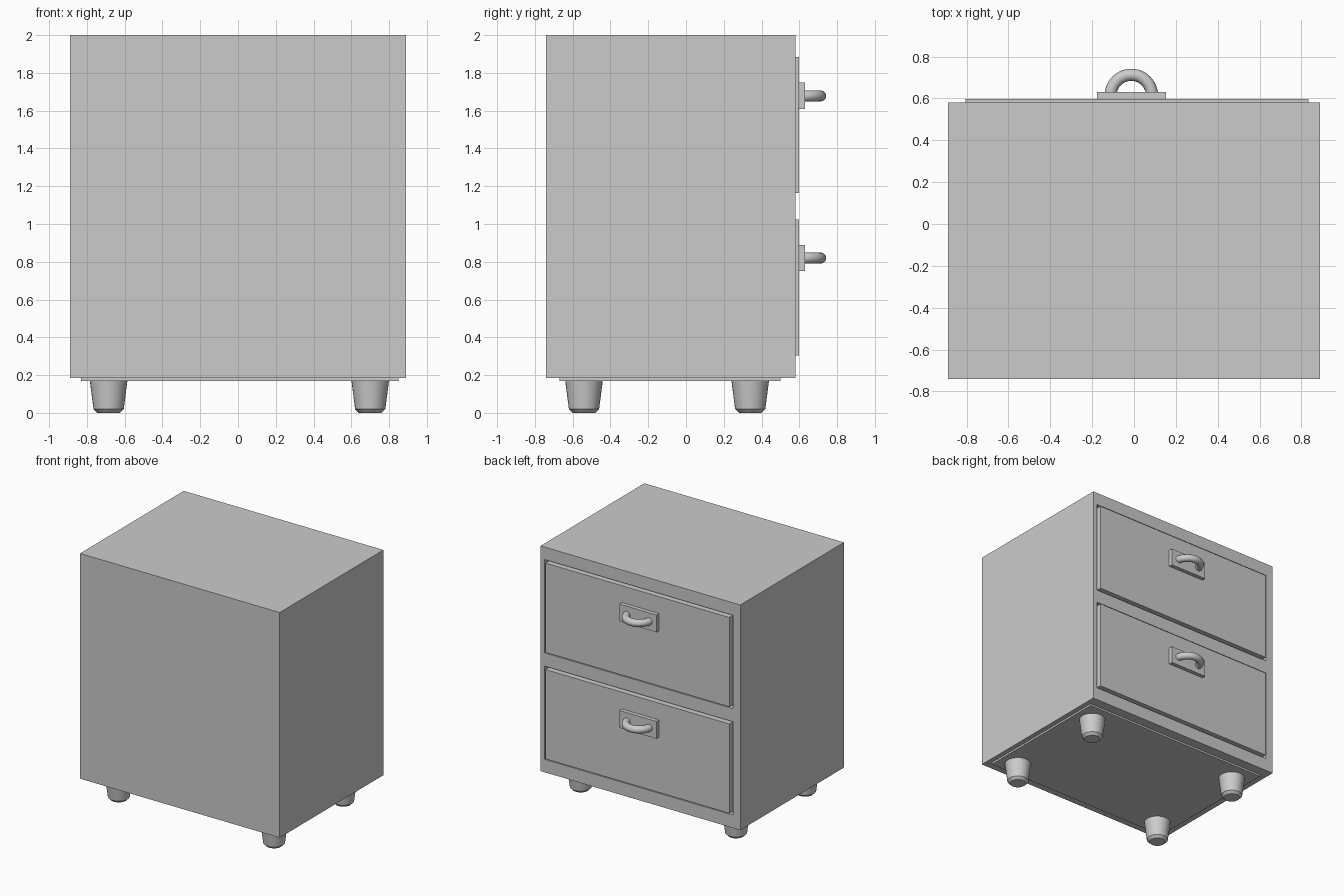
import bpy, bmesh, math
from mathutils import Matrix, Vector

if "Cube" in bpy.data.objects:
    bpy.data.objects.remove(bpy.data.objects["Cube"])


def obj_from_bm(name, bm, smooth=False):
    bmesh.ops.recalc_face_normals(bm, faces=bm.faces)
    me = bpy.data.meshes.new(name)
    bm.to_mesh(me)
    bm.free()
    ob = bpy.data.objects.new(name, me)
    bpy.context.collection.objects.link(ob)
    if smooth:
        bpy.ops.object.select_all(action='DESELECT')
        ob.select_set(True)
        bpy.context.view_layer.objects.active = ob
        bpy.ops.object.shade_smooth_by_angle(angle=math.radians(30))
    return ob


def box(name, x, y, z):
    bm = bmesh.new()
    size = Vector((x[1] - x[0], y[1] - y[0], z[1] - z[0]))
    mid = Vector((sum(x) / 2, sum(y) / 2, sum(z) / 2))
    bmesh.ops.create_cube(bm, size=1, matrix=Matrix.Translation(mid) @ Matrix.Diagonal(size).to_4x4())
    return obj_from_bm(name, bm)


def foot(name, cx, cy):
    # turned profile: chamfered bottom, flaring upward
    profile = [(0, 0), (0.06, 0), (0.08, 0.02), (0.1, 0.175), (0, 0.175)]
    bm = bmesh.new()
    vs = [bm.verts.new((cx + r, cy, z)) for r, z in profile]
    es = [bm.edges.new(p) for p in zip(vs, vs[1:])]
    bmesh.ops.spin(bm, geom=vs + es, cent=(cx, cy, 0), axis=(0, 0, 1),
                   angle=math.tau, steps=32)
    bmesh.ops.remove_doubles(bm, verts=bm.verts, dist=1e-5)
    return obj_from_bm(name, bm, True)


def handle(name, cx, cy, cz, major=0.099, minor=0.029):
    # half ring: circle swept 180 degrees about z
    bm = bmesh.new()
    ring = bmesh.ops.create_circle(
        bm, segments=16, radius=minor,
        matrix=Matrix.Translation((cx + major, cy, cz)) @ Matrix.Rotation(math.pi / 2, 4, 'X'))
    bmesh.ops.spin(bm, geom=ring['verts'] + bm.edges[:], cent=(cx, cy, cz),
                   axis=(0, 0, 1), angle=math.pi, steps=24)
    bmesh.ops.holes_fill(bm, edges=[e for e in bm.edges if e.is_boundary], sides=0)
    return obj_from_bm(name, bm, True)


# cabinet body and base panel
body = box("cabinet_body", (-0.89, 0.89), (-0.74, 0.58), (0.185, 2.0))
box("base_panel", (-0.83, 0.85), (-0.67, 0.5), (0.17, 0.2))

# drawers, each set in a slightly larger opening
for label, z0 in (("lower", 0.305), ("upper", 1.163)):
    z1 = z0 + 0.72
    cutter = box(label + "_opening_cutter", (-0.825, 0.855), (0.54, 0.7), (z0 - 0.016, z1 + 0.016))
    cutter.hide_render = True
    cutter.display_type = 'WIRE'
    mod = body.modifiers.new(label + "_opening", 'BOOLEAN')
    mod.operation = 'DIFFERENCE'
    mod.solver = 'EXACT'
    mod.object = cutter
    box(label + "_drawer_front", (-0.805, 0.835), (0.535, 0.598), (z0, z1))
    cz = z0 + 0.515
    box(label + "_handle_plate", (-0.178, 0.152), (0.595, 0.63), (cz - 0.07, cz + 0.07))
    handle(label + "_handle", -0.013, 0.614, cz)

# four feet
for sx, cx in (("left", -0.685), ("right", 0.7)):
    for sy, cy in (("front", -0.54), ("back", 0.34)):
        foot(f"{sy}_{sx}_foot", cx, cy)
